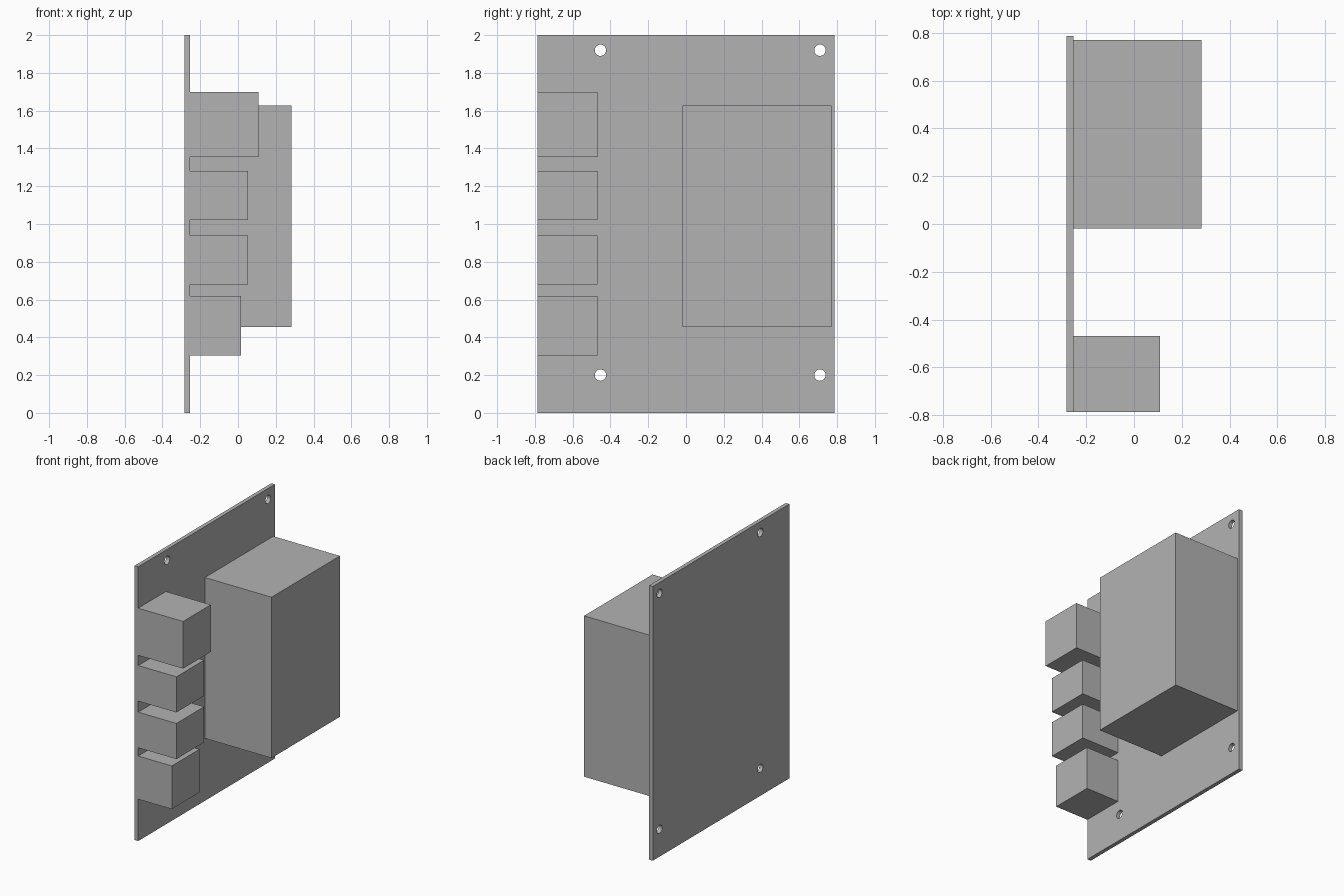
import bpy
from math import pi
from mathutils import Matrix
import bmesh

if "Cube" in bpy.data.objects:
    bpy.data.objects.remove(bpy.data.objects["Cube"], do_unlink=True)

grey = bpy.data.materials.new("plain grey")
grey.use_nodes = True
colour = (0.45, 0.45, 0.45, 1)
grey.diffuse_color = colour
grey.node_tree.nodes["Principled BSDF"].inputs["Base Color"].default_value = colour

BACK, FACE = -0.283, -0.254   # board surfaces along x
EDGE = 0.787                  # half the board width along y


def add_object(name, bm):
    mesh = bpy.data.meshes.new(name)
    bm.to_mesh(mesh)
    bm.free()
    mesh.materials.append(grey)
    obj = bpy.data.objects.new(name, mesh)
    bpy.context.collection.objects.link(obj)
    return obj


def box(name, x, y, z):
    bm = bmesh.new()
    size = [b - a for a, b in (x, y, z)]
    centre = [(a + b) / 2 for a, b in (x, y, z)]
    bmesh.ops.create_cube(bm, size=1, matrix=Matrix.Translation(centre) @ Matrix.Diagonal((*size, 1)))
    return add_object(name, bm)


# Upright board
board = box("board", (BACK, FACE), (-EDGE, EDGE), (0, 2))

# Mounting holes, drilled with one hidden cutter
bm = bmesh.new()
for y in (-0.453, 0.709):
    for z in (0.2, 1.92):
        spot = Matrix.Translation(((BACK + FACE) / 2, y, z)) @ Matrix.Rotation(pi / 2, 4, 'Y')
        bmesh.ops.create_cone(bm, cap_ends=True, segments=32, radius1=0.03,
                              radius2=0.03, depth=0.1, matrix=spot)
cutter = add_object("hole_cutter", bm)
cutter.hide_render = True
cutter.hide_set(True)
drill = board.modifiers.new("mounting_holes", 'BOOLEAN')
drill.operation = 'DIFFERENCE'
drill.solver = 'EXACT'
drill.object = cutter

# Large housing
box("large_housing", (FACE, 0.283), (-0.018, 0.77), (0.455, 1.628))

# Row of connector blocks flush with the front edge: reach, bottom, top
blocks = {
    "top_connector": (0.108, 1.354, 1.698),
    "upper_middle_connector": (0.054, 1.02, 1.28),
    "lower_middle_connector": (0.054, 0.68, 0.94),
    "bottom_connector": (0.017, 0.305, 0.62),
}
for name, (reach, low, high) in blocks.items():
    box(name, (FACE, reach), (-EDGE, -0.468), (low, high))
